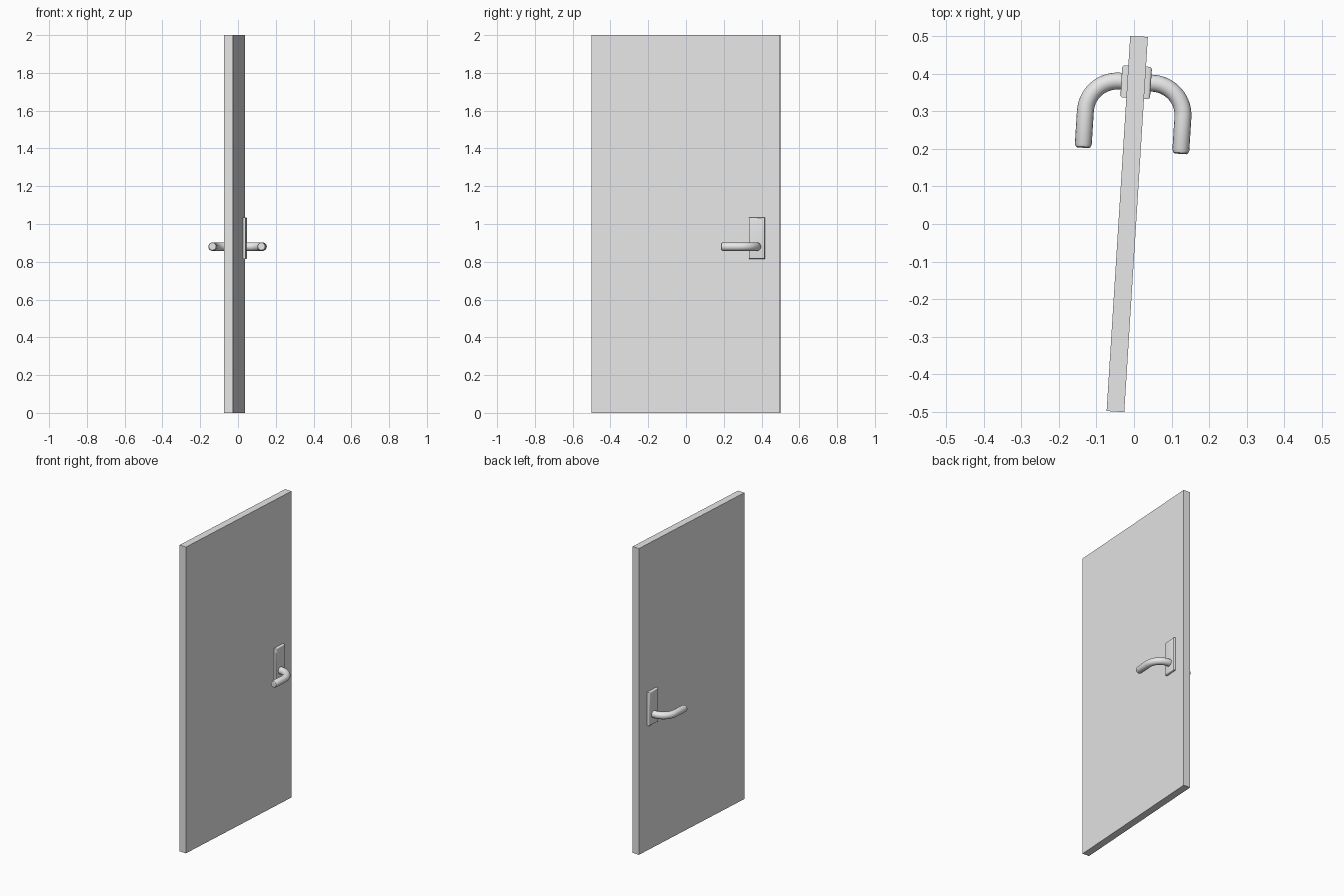
import bpy, bmesh, math
from mathutils import Matrix

default = bpy.data.objects.get("Cube")
if default:
    bpy.data.objects.remove(default, do_unlink=True)

# The door stands slightly turned about the vertical axis
FRAME = Matrix.Translation((-0.018, 0, 0)) @ Matrix.Rotation(math.radians(-3.6), 4, 'Z')
HALF = 0.0235      # half the door thickness
HANDLE_Y = 0.378   # handle position across the door
LEVER_Z = 0.88

grey = bpy.data.materials.new("light_grey")
grey.use_nodes = True
grey.diffuse_color = (0.8, 0.8, 0.8, 1)
grey.node_tree.nodes["Principled BSDF"].inputs["Base Color"].default_value = (0.8, 0.8, 0.8, 1)


def add_object(name, data):
    obj = bpy.data.objects.new(name, data)
    bpy.context.collection.objects.link(obj)
    obj.matrix_world = FRAME
    data.materials.append(grey)
    return obj


def select_only(obj):
    bpy.ops.object.select_all(action='DESELECT')
    obj.select_set(True)
    bpy.context.view_layer.objects.active = obj


def box(name, center, size, bevel_side=0):
    """Box; bevel_side rounds the edges of its outer x face."""
    bm = bmesh.new()
    bmesh.ops.create_cube(bm, size=1.0, matrix=Matrix.Translation(center) @ Matrix.Diagonal((*size, 1)))
    if bevel_side:
        rim = [e for e in bm.edges if all((v.co.x - center[0]) * bevel_side > 0 for v in e.verts)]
        bmesh.ops.bevel(bm, geom=rim, offset=0.007, segments=3, profile=0.5, affect='EDGES')
    mesh = bpy.data.meshes.new(name)
    bm.to_mesh(mesh)
    bm.free()
    return add_object(name, mesh)


def lever(name, side):
    """Round bar leaving the plate, bending 90 degrees and running along the door."""
    bend, reach, end_y = 0.085, 0.13, 0.195
    path = [(0.02, HANDLE_Y, 1)]
    for i in range(15):
        a = math.pi / 2 * i / 14
        path.append((reach - bend + bend * math.sin(a), HANDLE_Y - bend + bend * math.cos(a), 1))
    # chamfered tip
    path += [(reach, end_y + 0.010, 1), (reach, end_y + 0.003, 0.88), (reach, end_y, 0.68)]

    curve = bpy.data.curves.new(name, 'CURVE')
    curve.dimensions = '3D'
    curve.bevel_depth = 0.0225
    curve.bevel_resolution = 6
    curve.use_fill_caps = True
    spline = curve.splines.new('POLY')
    spline.points.add(len(path) - 1)
    for point, (x, y, r) in zip(spline.points, path):
        point.co = (side * x, y, LEVER_Z, 1)
        point.radius = r
    obj = add_object(name, curve)
    select_only(obj)
    bpy.ops.object.convert(target='MESH')
    bpy.ops.object.shade_smooth_by_angle(angle=math.radians(35))


# Door panel
box("door_panel", (0, 0, 1), (2 * HALF, 1.0, 2.0))

# Plate and lever on each side
for side, label in ((1, "left"), (-1, "right")):
    plate = box(label + "_handle_plate", (side * (HALF + 0.007), HANDLE_Y, 0.925),
                (0.018, 0.086, 0.22), side)
    select_only(plate)
    bpy.ops.object.shade_smooth_by_angle(angle=math.radians(35))
    lever(label + "_lever", side)
